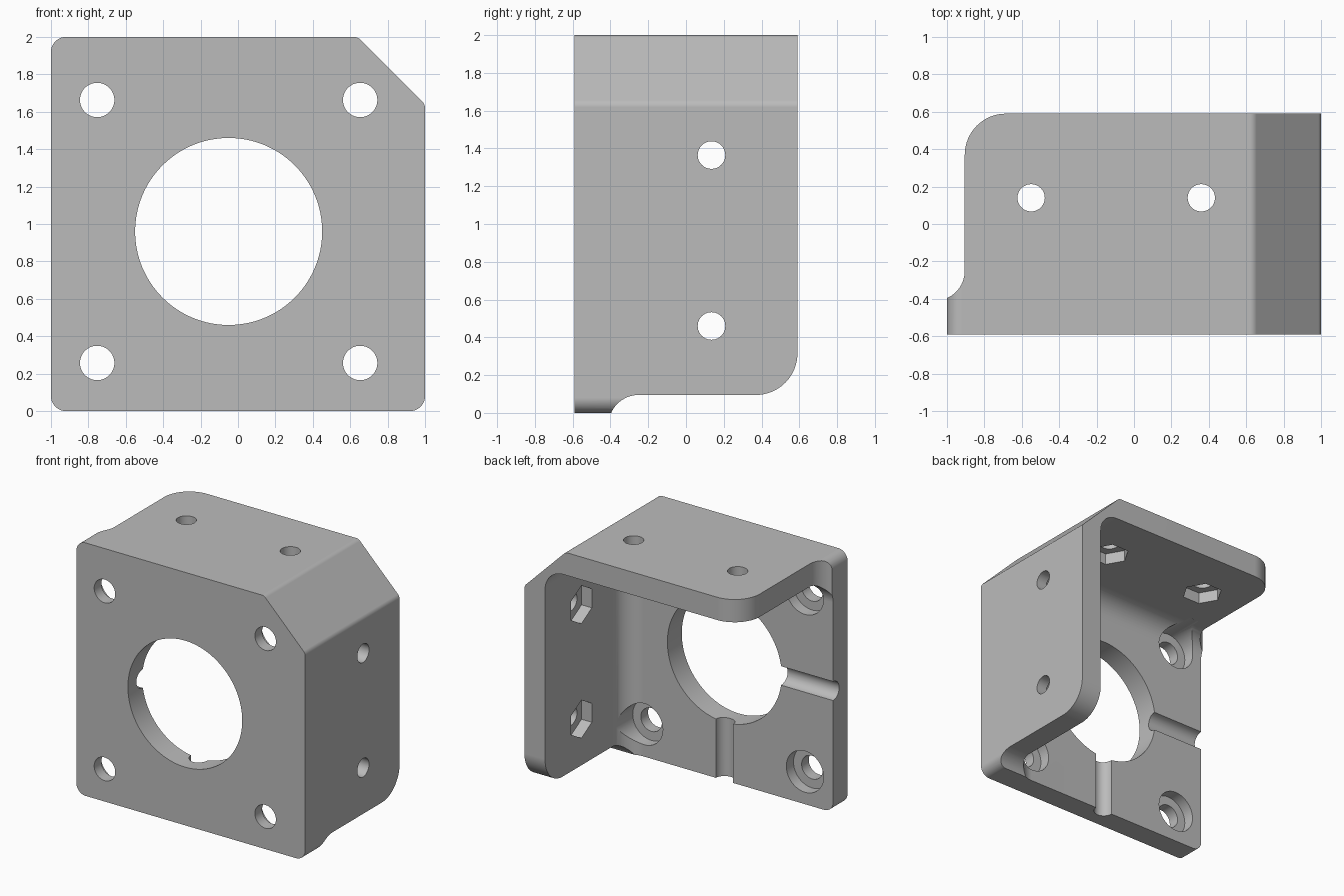
import bpy, bmesh, math
from mathutils import Vector

cube = bpy.data.objects.get("Cube")
if cube:
    bpy.data.objects.remove(cube, do_unlink=True)

WALL = 0.18          # thickness of plate and walls
FILLET = 0.16        # inner fillet radius
FRONT, BACK = -0.59, 0.59
PLATE = FRONT + WALL  # inner face of the front plate
IN_X, IN_Z = 1 - WALL, 2 - WALL
CX, CZ = -0.05, 0.96  # bore centre

metal = bpy.data.materials.new("plain grey")
metal.use_nodes = True
grey = (0.5, 0.5, 0.5, 1)
metal.diffuse_color = grey
bsdf = next(n for n in metal.node_tree.nodes if n.type == 'BSDF_PRINCIPLED')
bsdf.inputs["Base Color"].default_value = grey


def arc(u, v, r, start, end, n=16):
    return [(u + r * math.cos(math.radians(start + (end - start) * i / n)),
             v + r * math.sin(math.radians(start + (end - start) * i / n)))
            for i in range(n + 1)]


def rounded(corners, n=12):
    """Polygon with a radius at each (u, v, radius) corner."""
    out = []
    for i, (u, v, r) in enumerate(corners):
        p = Vector((u, v))
        a = (Vector(corners[i - 1][:2]) - p).normalized()
        b = (Vector(corners[(i + 1) % len(corners)][:2]) - p).normalized()
        half = a.angle(b) / 2
        c = p + (a + b).normalized() * r / math.sin(half)
        t = r / math.tan(half)
        s, e = p + a * t - c, p + b * t - c
        total = s.angle(e)
        for k in range(n + 1):
            f = k / n
            d = (s * math.sin((1 - f) * total) + e * math.sin(f * total)) / math.sin(total)
            out.append(tuple(c + d))
    return out


def place(axis, u, v, w):
    return {'x': (w, u, v), 'y': (u, w, v), 'z': (u, v, w)}[axis]


def loft(name, axis, rings):
    """Closed solid through (position, outline) rings along an axis."""
    bm = bmesh.new()
    loops = [[bm.verts.new(place(axis, u, v, w)) for u, v in pts] for w, pts in rings]
    for a, b in zip(loops, loops[1:]):
        for i in range(len(a)):
            j = (i + 1) % len(a)
            bm.faces.new((a[i], a[j], b[j], b[i]))
    bm.faces.new(loops[0])
    bm.faces.new(loops[-1])
    bmesh.ops.recalc_face_normals(bm, faces=bm.faces)
    mesh = bpy.data.meshes.new(name)
    bm.to_mesh(mesh)
    bm.free()
    mesh.materials.append(metal)
    ob = bpy.data.objects.new(name, mesh)
    bpy.context.collection.objects.link(ob)
    return ob


def prism(name, axis, pts, lo, hi):
    return loft(name, axis, [(lo, pts), (hi, pts)])


cutters = []


def cut_round(axis, u, v, r, lo, hi, n=48, turn=0):
    pts = arc(u, v, r, turn, turn + 360, n)[:-1]
    cutters.append(prism("round_cutter", axis, pts, lo, hi))


# Solid block with rounded corners and one chamfered corner
outline = rounded([(-1, 0, .08), (1, 0, .08), (1, 1.64, .05), (.64, 2, .05), (-1, 2, .08)])
bracket = prism("motor_bracket", 'y', outline, FRONT, BACK)

# Cavity behind the plate, filleted where it meets plate and walls
rings = []
for i in range(13):
    t = math.radians(90 * (1 - i / 12))
    r = max(FILLET * math.cos(t), .001)
    x, z = IN_X - FILLET, IN_Z - FILLET
    rings.append((x and -.25 - FILLET * math.sin(t),
                  [(-2, -2), (x + r, -2)] + arc(x, z, r, 0, 90, 12) + [(-2, z + r)]))
rings.append((1, rings[-1][1]))
cutters.append(loft("cavity_cutter", 'y', rings))

# Set-back free ends of both walls, with concave root and rounded rear corner
end = -.905
profile = (arc(end - FILLET, PLATE + FILLET, FILLET, -90, 0)
           + arc(end + .22, BACK - .22, .22, 180, 90)
           + [(end + .22, 1), (-2, 1), (-2, PLATE)])
cutters.append(prism("top_end_cutter", 'z', profile, -1, 3))
cutters.append(prism("side_end_cutter", 'x', [(v, u + 1) for u, v in profile], -2, 2))

# Main bore and four counterbored screw holes
cut_round('y', CX, CZ, .5, -1, 0, 128)
for sx in (-1, 1):
    for sz in (-1, 1):
        x, z = CX + sx * .703, CZ + sz * .703
        cut_round('y', x, z, .092, -1, 0)
        cut_round('y', x, z, .163, PLATE - .09, -.2)

# Half-round grooves from the bore to the free edges
cut_round('x', PLATE, CZ, .075, -2, CX - .4, 32)
cut_round('z', CX, PLATE, .075, -1, CZ - .4, 32)

# Wall holes with hexagonal nut pockets on the inside
for x in (-.55, .36):
    cut_round('z', x, .14, .073, 1.5, 3)
    cut_round('z', x, .14, .15, 1.5, IN_Z + .09, 6)
for z in (.46, 1.365):
    cut_round('x', .135, z, .073, .5, 2)
    cut_round('x', .135, z, .15, .5, IN_X + .09, 6, 30)

# Apply all cuts, then drop the cutters
for c in cutters:
    c.hide_render = True
    m = bracket.modifiers.new("cut", 'BOOLEAN')
    m.operation, m.solver, m.object = 'DIFFERENCE', 'EXACT', c
bpy.context.view_layer.update()
graph = bpy.context.evaluated_depsgraph_get()
result = bpy.data.meshes.new_from_object(bracket.evaluated_get(graph))
bracket.modifiers.clear()
bracket.data = result
for c in cutters:
    bpy.data.objects.remove(c, do_unlink=True)

# Smooth curved faces, crisp edges
for ob in bpy.context.selected_objects:
    ob.select_set(False)
bpy.context.view_layer.objects.active = bracket
bracket.select_set(True)
bpy.ops.object.shade_smooth_by_angle(angle=math.radians(30))
weighted = bracket.modifiers.new("even_shading", 'WEIGHTED_NORMAL')
weighted.keep_sharp = True
